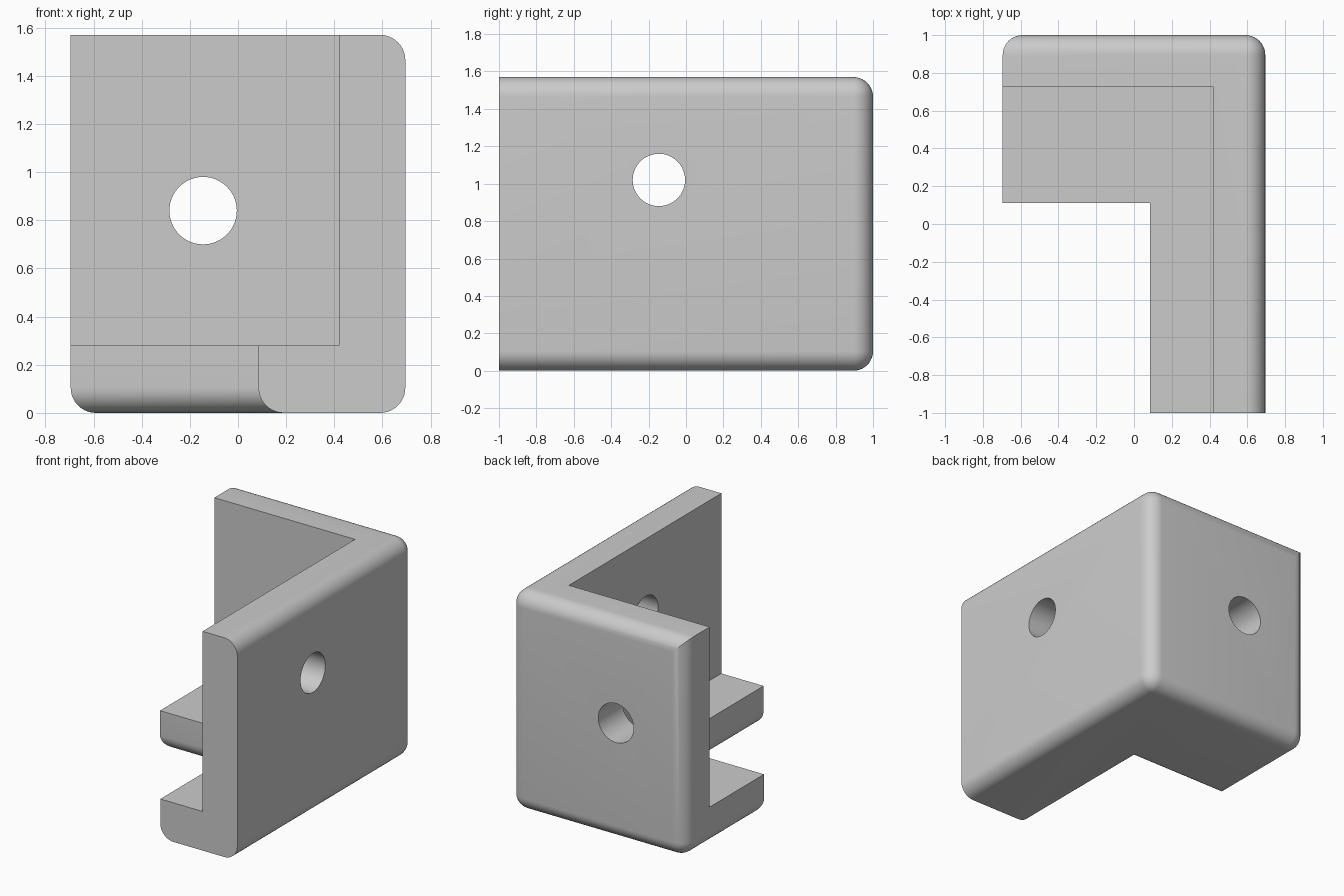
import bpy, bmesh, math
from mathutils import Vector

cube = bpy.data.objects.get("Cube")
if cube:
    bpy.data.objects.remove(cube, do_unlink=True)

W, D, H = 0.695, 1.0, 1.57      # half width, half depth, height
RADIUS, WALL, FLOOR = 0.105, 0.275, 0.28
INNER_X, INNER_Y = 0.085, 0.11  # inside corner of the L
HOLE = 0.14

grey = bpy.data.materials.new("light_grey")
grey.use_nodes = True
grey.diffuse_color = (0.6, 0.6, 0.6, 1)
grey.node_tree.nodes["Principled BSDF"].inputs["Base Color"].default_value = (0.6, 0.6, 0.6, 1)


def near(a, b):
    return abs(a - b) < 1e-4


def rounded(edge):
    """Outer edges that carry a round; the front end stays sharp."""
    a, b = (v.co for v in edge.verts)
    mid = (a + b) / 2
    if near(mid.y, -D):
        return False
    if near(mid.z, 0):
        return True
    if near(mid.z, H):
        return near(mid.x, W) or near(mid.y, D)
    return near(mid.y, D)


# L-shaped block with rounded outer edges
outline = [(-W, D), (-W, INNER_Y), (INNER_X, INNER_Y), (INNER_X, -D), (W, -D), (W, D)]
bm = bmesh.new()
base = bm.faces.new([bm.verts.new((x, y, 0)) for x, y in outline])
top = bmesh.ops.extrude_face_region(bm, geom=[base])["geom"]
bmesh.ops.translate(bm, vec=(0, 0, H), verts=[v for v in top if isinstance(v, bmesh.types.BMVert)])
bmesh.ops.recalc_face_normals(bm, faces=bm.faces)
bmesh.ops.bevel(bm, geom=[e for e in bm.edges if rounded(e)], offset=RADIUS,
                offset_type='OFFSET', segments=10, profile=0.5, affect='EDGES')
bmesh.ops.recalc_face_normals(bm, faces=bm.faces)
mesh = bpy.data.meshes.new("corner_bracket")
bm.to_mesh(mesh)
bm.free()
mesh.materials.append(grey)
bracket = bpy.data.objects.new("corner_bracket", mesh)
bpy.context.collection.objects.link(bracket)


def cut(cutter):
    """Subtract the cutter from the bracket and discard it."""
    cutter.hide_render = True
    cutter.data.materials.append(grey)
    bpy.ops.object.select_all(action='DESELECT')
    bracket.select_set(True)
    bpy.context.view_layer.objects.active = bracket
    mod = bracket.modifiers.new("cut", 'BOOLEAN')
    mod.operation, mod.solver, mod.object = 'DIFFERENCE', 'EXACT', cutter
    bpy.ops.object.modifier_apply(modifier=mod.name)
    bpy.data.objects.remove(cutter, do_unlink=True)


# Hollow inside the two walls, above the floor
low = Vector((-2, -2, FLOOR))
high = Vector((W - WALL, D - WALL, 3))
bpy.ops.mesh.primitive_cube_add(size=1, location=(low + high) / 2)
pocket = bpy.context.object
pocket.name = "pocket_cutter"
pocket.scale = high - low
bpy.context.view_layer.update()
cut(pocket)

# One screw hole through each wall
for name, place, turn in (
        ("back_hole_cutter", (-0.145, D, 0.84), (math.pi / 2, 0, 0)),
        ("side_hole_cutter", (W, -0.145, 1.02), (0, math.pi / 2, 0))):
    bpy.ops.mesh.primitive_cylinder_add(vertices=64, radius=HOLE, depth=1,
                                        location=place, rotation=turn)
    hole = bpy.context.object
    hole.name = name
    bpy.context.view_layer.update()
    cut(hole)

bpy.ops.object.shade_smooth_by_angle(angle=math.radians(30))
